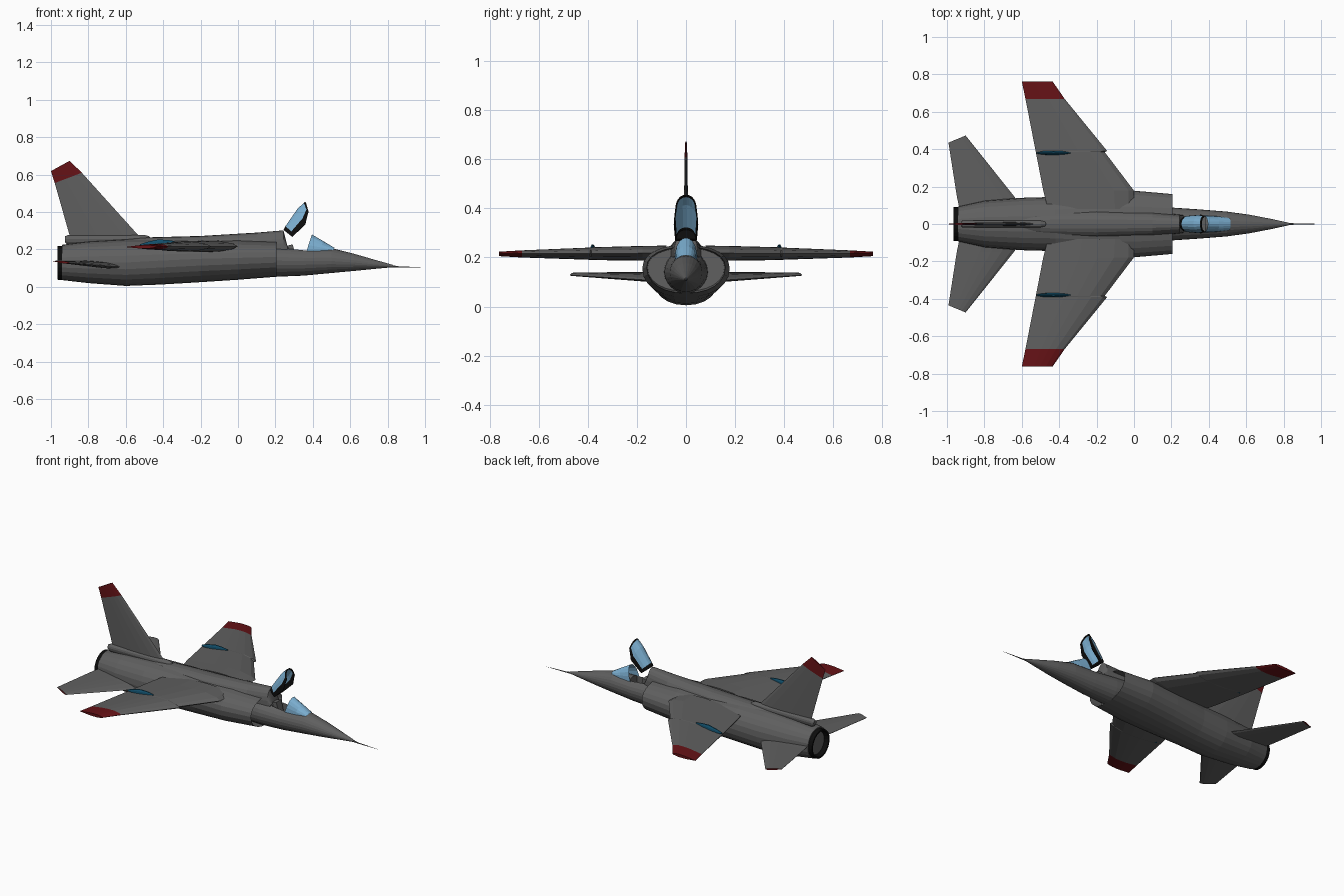
import bpy, bmesh, math
from mathutils import Vector

if "Cube" in bpy.data.objects:
    bpy.data.objects.remove(bpy.data.objects["Cube"])


def mat(name, r, g, b):
    m = bpy.data.materials.new(name)
    m.diffuse_color = (r, g, b, 1)
    m.use_nodes = True
    m.node_tree.nodes["Principled BSDF"].inputs["Base Color"].default_value = m.diffuse_color
    return m


GREY = mat("hull grey", 0.115, 0.115, 0.115)
RED = mat("dark red", 0.13, 0.006, 0.008)
BLACK = mat("black", 0.004, 0.004, 0.004)
GLASS = mat("glass blue", 0.2, 0.43, 0.64)
BLUE = mat("deep blue", 0.006, 0.08, 0.15)


def loft(name, rings, mats, rule=None, closed=True, caps=True):
    """Skin a list of point rings; rule(strip, side) gives the material index."""
    bm = bmesh.new()
    vs = [[bm.verts.new(p) for p in r] for r in rings]
    n = len(rings[0])
    for i in range(len(vs) - 1):
        for j in range(n if closed else n - 1):
            k = (j + 1) % n
            f = bm.faces.new((vs[i][j], vs[i][k], vs[i + 1][k], vs[i + 1][j]))
            f.material_index = rule(i, j) if rule else 0
    if caps:
        for i, r in ((0, vs[0]), (len(vs) - 1, vs[-1])):
            f = bm.faces.new(r)
            f.material_index = rule(i, -1) if rule else 0
    bmesh.ops.recalc_face_normals(bm, faces=bm.faces[:])
    me = bpy.data.meshes.new(name)
    bm.to_mesh(me)
    bm.free()
    for m in mats:
        me.materials.append(m)
    ob = bpy.data.objects.new(name, me)
    bpy.context.collection.objects.link(ob)
    return ob


def oval(x, w, bot, mid, top, n=24, p=1.0):
    """Oval section across x with separate upper and lower heights."""
    out = []
    for i in range(n):
        a = 2 * math.pi * i / n
        c, s = math.cos(a), math.sin(a)
        h = (top - mid) if s > 0 else (mid - bot)
        out.append((x, w * math.copysign(abs(c) ** p, c),
                    mid + h * math.copysign(abs(s) ** p, s)))
    return out


def ovals(name, rows, mats=(GREY,), rule=None, n=24, p=1.0):
    return loft(name, [oval(*r, n=n, p=p) for r in rows], mats, rule)


FOIL = [(0, 0), (.06, .5), (.22, .95), (.4, 1), (.6, .85), (1, .08)]


def foil(le, te, t, axis):
    """Thin wing section from leading edge to trailing edge."""
    le, te, axis = Vector(le), Vector(te), Vector(axis)
    up = [le.lerp(te, u) + axis * h * t / 2 for u, h in FOIL]
    lo = [le.lerp(te, u) - axis * h * t / 2 for u, h in FOIL[:0:-1]]
    return up + lo


def mirror(ob):
    ob.modifiers.new("mirror", "MIRROR").use_axis = (False, True, False)


# Main body with side intakes
body = ovals("main_body", [
    (.12, .12, .075, .16, .22), (.12, .157, .062, .16, .238), (.205, .16, .054, .16, .243),
    (.0, .178, .038, .155, .252), (-.2, .166, .025, .15, .25),
    (-.42, .145, .012, .14, .255), (-.6, .14, .005, .13, .255),
    (-.8, .125, .02, .13, .243), (-.94, .094, .036, .13, .225)], p=.92)

# Spine behind the cockpit
ovals("spine", [(.265, .046, .15, .205, .215), (.243, .05, .15, .2, .302),
                (.1, .065, .13, .19, .29), (-.2, .08, .12, .19, .272),
                (-.5, .07, .12, .18, .264), (-.75, .04, .12, .17, .245)], p=.85)

# Nose with a cockpit opening
nose = ovals("nose", [(.05, .09, .06, .14, .235), (.2, .088, .054, .14, .22),
                      (.35, .078, .06, .138, .205), (.5, .066, .074, .138, .207),
                      (.62, .049, .085, .13, .177), (.73, .028, .096, .12, .145),
                      (.83, .006, .105, .111, .117)])
bpy.ops.mesh.primitive_cube_add(size=1, location=(.325, 0, .21))
cutter = bpy.context.object
cutter.name = "cockpit_cutter"
cutter.scale = (.11, .08, .16)
cutter.hide_render = True
cutter.hide_viewport = True
cutter.display_type = "WIRE"
cut = nose.modifiers.new("cockpit", "BOOLEAN")
cut.operation = "DIFFERENCE"
cut.object = cutter

# Nose probe
ovals("nose_probe", [(.81, .007, .104, .111, .118), (.86, .0035, .103, .1065, .11),
                     (1.0, .0006, .1024, .103, .1036)], n=8)

# Black exhaust nozzle, hollow at the back
ovals("nozzle", [(-.93, .091, .037, .128, .219), (-.966, .09, .038, .128, .218),
                 (-.966, .08, .048, .128, .208), (-.935, .07, .058, .128, .198)], (BLACK,))

# Wings: inner panel, dogtooth step, outer panel with red tip
Z = (0, 0, 1)
wing = loft("wing", [
    foil((.0, .08, .217), (-.46, .08, .217), .062, Z),
    foil((.0, .178, .217), (-.485, .178, .216), .06, Z),
    foil((-.157, .385, .216), (-.525, .385, .214), .052, Z),
    foil((-.143, .39, .216), (-.526, .39, .214), .05, Z),
    foil((-.37, .668, .215), (-.58, .668, .213), .029, Z),
    foil((-.435, .762, .215), (-.6, .762, .213), .018, Z)],
    (GREY, RED), lambda i, j: 1 if i >= 4 else 0)
mirror(wing)

# Blue wing fences
fence = ovals("wing_fence", [(-.525, .002, .222, .225, .228), (-.49, .009, .205, .225, .24),
                             (-.43, .012, .205, .225, .254), (-.38, .009, .215, .235, .252),
                             (-.34, .002, .235, .24, .245)], (BLUE,), n=10)
for v in fence.data.vertices:
    v.co.y += .38
mirror(fence)

# Tailplanes with red end caps
tail = loft("tailplane", [
    foil((-.60, .09, .105), (-.935, .09, .14), .034, Z),
    foil((-.64, .147, .107), (-.947, .147, .14), .03, Z),
    foil((-.90, .473, .128), (-.992, .435, .138), .012, Z)],
    (GREY, RED), lambda i, j: 1 if (i == 2 and j < 0) else 0)
mirror(tail)

# Fin with red top
Y = (0, 1, 0)
loft("fin", [foil((-.51, 0, .25), (-.893, 0, .25), .02, Y),
             foil((-.835, 0, .61), (-.98, 0, .555), .012, Y),
             foil((-.90, 0, .674), (-1.0, 0, .619), .009, Y)],
     (GREY, RED), lambda i, j: 1 if i >= 1 else 0)

# Fairing under the fin
ovals("fin_fairing", [(-.925, .014, .238, .255, .27), (-.91, .02, .225, .255, .276),
                      (-.5, .02, .225, .255, .278), (-.475, .014, .24, .255, .27),
                      (-.465, .004, .25, .255, .26)], n=12)


def arch(crown, rim, w, n=10):
    """Arch from side to side, given its crown and rim points as (x, z)."""
    out = []
    for i in range(n + 1):
        a = math.pi * i / n
        s = math.sin(a) ** .85
        out.append((rim[0] + (crown[0] - rim[0]) * s, w * math.cos(a),
                    rim[1] + (crown[1] - rim[1]) * s))
    return out


# Windscreen
loft("windscreen", [arch((.395, .28), (.366, .19), .046),
                    arch((.455, .245), (.44, .19), .042),
                    arch((.517, .208), (.505, .19), .034)], (GLASS,), closed=False, caps=False)

# Raised canopy with black frame at the rear and along the rims
canopy = loft("canopy", [arch((.243, .305), (.29, .267), .043),
                         arch((.254, .325), (.302, .278), .045),
                         arch((.318, .417), (.36, .335), .05),
                         arch((.352, .449), (.374, .392), .044),
                         arch((.36, .455), (.378, .402), .042)],
              (GLASS, BLACK), lambda i, j: 1 if (i in (0, 3) or j in (0, 9)) else 0,
              closed=False, caps=False)
canopy.modifiers.new("thickness", "SOLIDIFY").thickness = .005

# Black bulkhead closing the back of the canopy
loft("canopy_bulkhead", [arch((.246, .307), (.29, .267), .042),
                         arch((.25, .315), (.297, .275), .042)], (BLACK,))

# Seat in the cockpit
bpy.ops.mesh.primitive_cube_add(size=1, location=(.29, 0, .175), rotation=(0, -.25, 0))
seat = bpy.context.object
seat.name = "seat"
seat.scale = (.03, .05, .1)
seat.data.materials.append(GREY)
